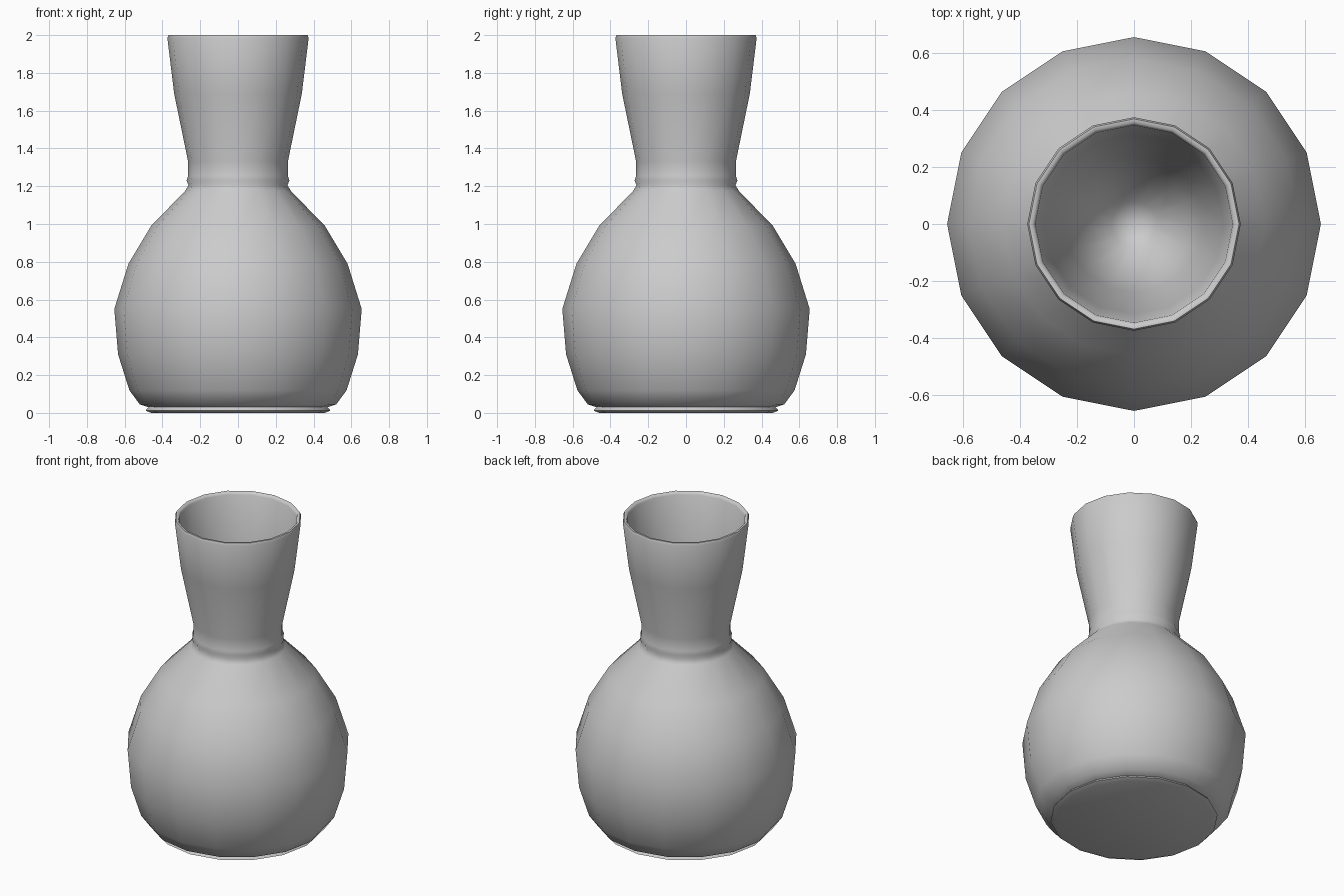
import bpy, bmesh
from math import cos, sin, tau, radians

if "Cube" in bpy.data.objects:
    bpy.data.objects.remove(bpy.data.objects["Cube"])

SIDES = 16

# Radius / height profile: foot, belly, collar, flared neck, lip, inner funnel
profile = [
    (0.46, 0.0), (0.49, 0.012), (0.475, 0.03), (0.52, 0.045),
    (0.575, 0.12), (0.635, 0.31), (0.655, 0.55), (0.58, 0.79),
    (0.46, 0.99), (0.28, 1.175), (0.262, 1.205), (0.272, 1.23),
    (0.264, 1.255), (0.264, 1.33), (0.338, 1.69), (0.374, 1.985),
    (0.368, 2.0), (0.355, 2.0), (0.346, 1.985), (0.315, 1.69),
    (0.24, 1.33), (0.2, 1.2), (0.08, 1.0),
]


def lathe(name, points, bottom_z, inner_z):
    """Spin the profile around z and close both ends with fans."""
    bm = bmesh.new()
    rings = [[bm.verts.new((r * cos(tau * i / SIDES), r * sin(tau * i / SIDES), z))
              for i in range(SIDES)] for r, z in points]
    for a, b in zip(rings, rings[1:]):
        for i in range(SIDES):
            j = (i + 1) % SIDES
            bm.faces.new((a[i], a[j], b[j], b[i]))
    for ring, z in ((rings[0], bottom_z), (rings[-1], inner_z)):
        centre = bm.verts.new((0, 0, z))
        for i in range(SIDES):
            bm.faces.new((ring[i], ring[(i + 1) % SIDES], centre))
    bmesh.ops.recalc_face_normals(bm, faces=bm.faces)
    mesh = bpy.data.meshes.new(name)
    bm.to_mesh(mesh)
    bm.free()
    obj = bpy.data.objects.new(name, mesh)
    bpy.context.collection.objects.link(obj)
    return obj


# Vase body
vase = lathe("vase", profile, 0.0, 0.97)
bpy.context.view_layer.objects.active = vase
vase.select_set(True)
bpy.ops.object.shade_smooth_by_angle(angle=radians(60))
